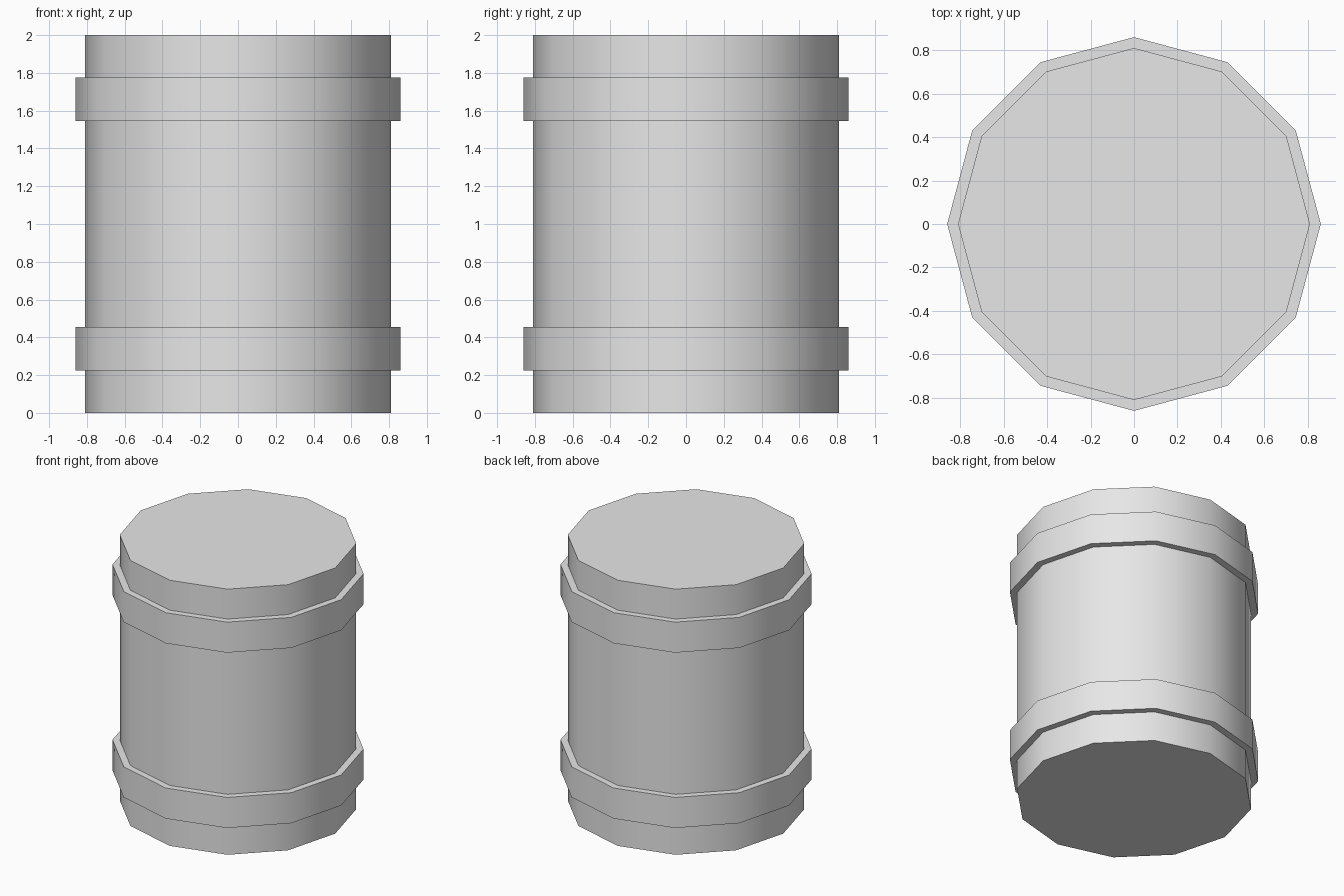
import bpy
import math

SIDES = 12
BODY_RADIUS = 0.81
BAND_RADIUS = 0.86

cube = bpy.data.objects.get("Cube")
if cube:
    bpy.data.objects.remove(cube, do_unlink=True)

# Single flat colour
grey = bpy.data.materials.new("light_grey")
grey.use_nodes = True
colour = (0.8, 0.8, 0.8, 1)
grey.diffuse_color = colour
grey.node_tree.nodes["Principled BSDF"].inputs["Base Color"].default_value = colour


def drum(name, radius, bottom, top):
    """Capped twelve-sided cylinder with smooth walls and sharp rims."""
    bpy.ops.mesh.primitive_cylinder_add(
        vertices=SIDES, radius=radius, depth=top - bottom,
        location=(0, 0, (bottom + top) / 2))
    part = bpy.context.object
    part.name = part.data.name = name
    part.data.materials.append(grey)
    bpy.ops.object.shade_smooth_by_angle(angle=math.radians(40))
    return part


# Barrel body
drum("barrel_body", BODY_RADIUS, 0, 2)

# Raised hoops, mirrored about mid height
drum("lower_hoop", BAND_RADIUS, 0.225, 0.455)
drum("upper_hoop", BAND_RADIUS, 1.545, 1.775)
